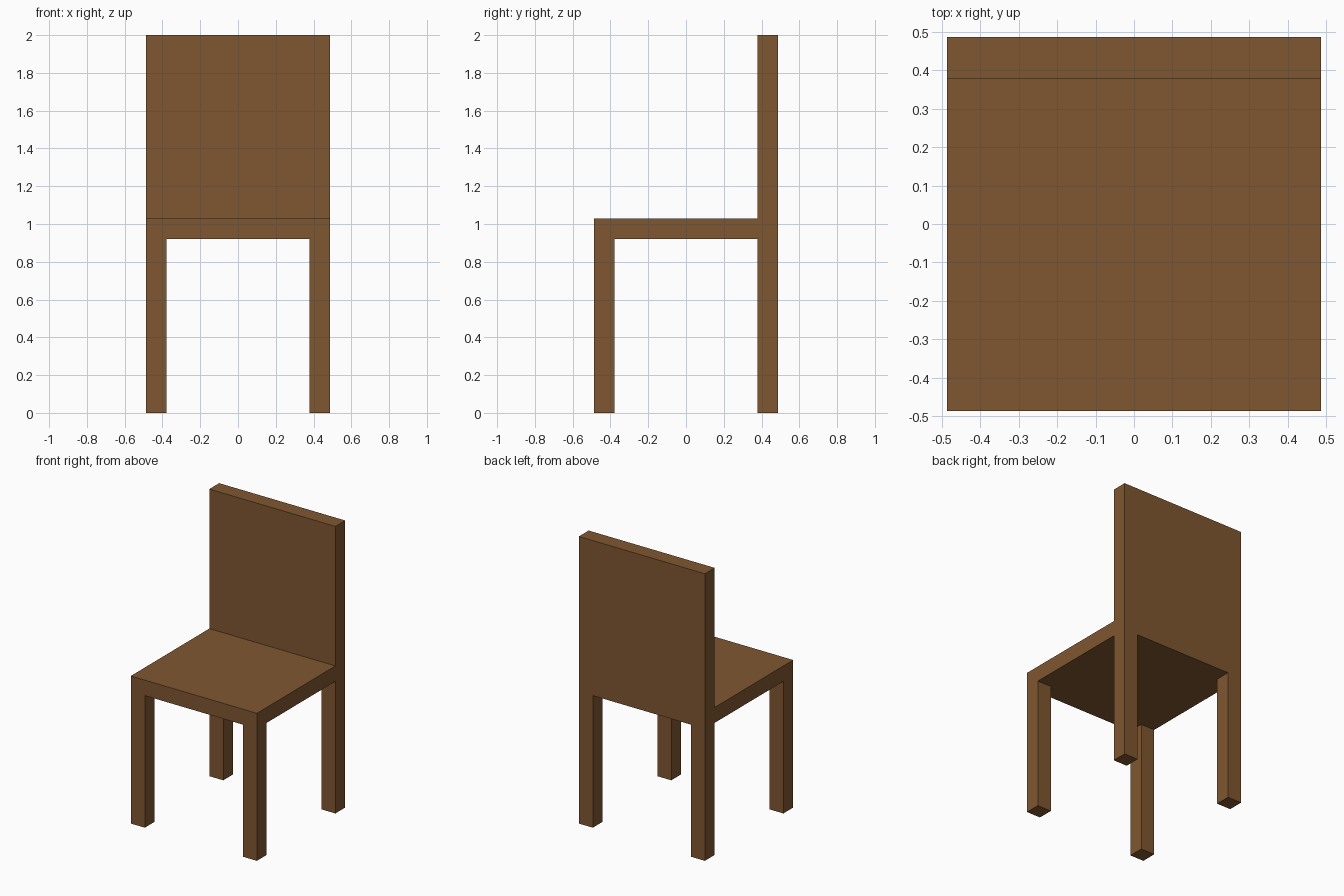
import bpy, bmesh
from mathutils import Matrix, Vector

if "Cube" in bpy.data.objects:
    bpy.data.objects.remove(bpy.data.objects["Cube"])

HALF = 0.486            # half the seat width and depth
INNER = 0.378           # inner side of legs and backrest
SEAT_LOW, SEAT_TOP, TOP = 0.92, 1.028, 2.0

bm = bmesh.new()

# Seat slab, cut along the inner sides of legs and backrest
size = Vector((2 * HALF, 2 * HALF, SEAT_TOP - SEAT_LOW))
bmesh.ops.create_cube(bm, size=1, matrix=Matrix.Translation((0, 0, (SEAT_LOW + SEAT_TOP) / 2))
                      @ Matrix.Diagonal(size.to_4d()))
for axis in (Vector((1, 0, 0)), Vector((0, 1, 0))):
    for side in (-1, 1):
        bmesh.ops.bisect_plane(bm, geom=bm.verts[:] + bm.edges[:] + bm.faces[:],
                               plane_co=axis * side * INNER, plane_no=axis)


def extrude_to(z, test):
    """Extrude the seat faces passing the test up or down to height z."""
    bm.normal_update()
    faces = [f for f in bm.faces if test(f.normal.z, f.calc_center_median())]
    new = bmesh.ops.extrude_face_region(bm, geom=faces)["geom"]
    for v in new:
        if isinstance(v, bmesh.types.BMVert):
            v.co.z = z


# Four legs from the corners underneath
extrude_to(0, lambda nz, c: nz < -0.5 and abs(c.x) > INNER and abs(c.y) > INNER)
# Backrest from the rear row on top
extrude_to(TOP, lambda nz, c: nz > 0.5 and c.y > INNER)

bmesh.ops.recalc_face_normals(bm, faces=bm.faces[:])
mesh = bpy.data.meshes.new("chair")
bm.to_mesh(mesh)
bm.free()
chair = bpy.data.objects.new("chair", mesh)
bpy.context.collection.objects.link(chair)

# Brown wood
wood = bpy.data.materials.new("wood")
wood.diffuse_color = (0.212, 0.095, 0.03, 1)
wood.use_nodes = True
wood.node_tree.nodes["Principled BSDF"].inputs["Base Color"].default_value = wood.diffuse_color
mesh.materials.append(wood)
